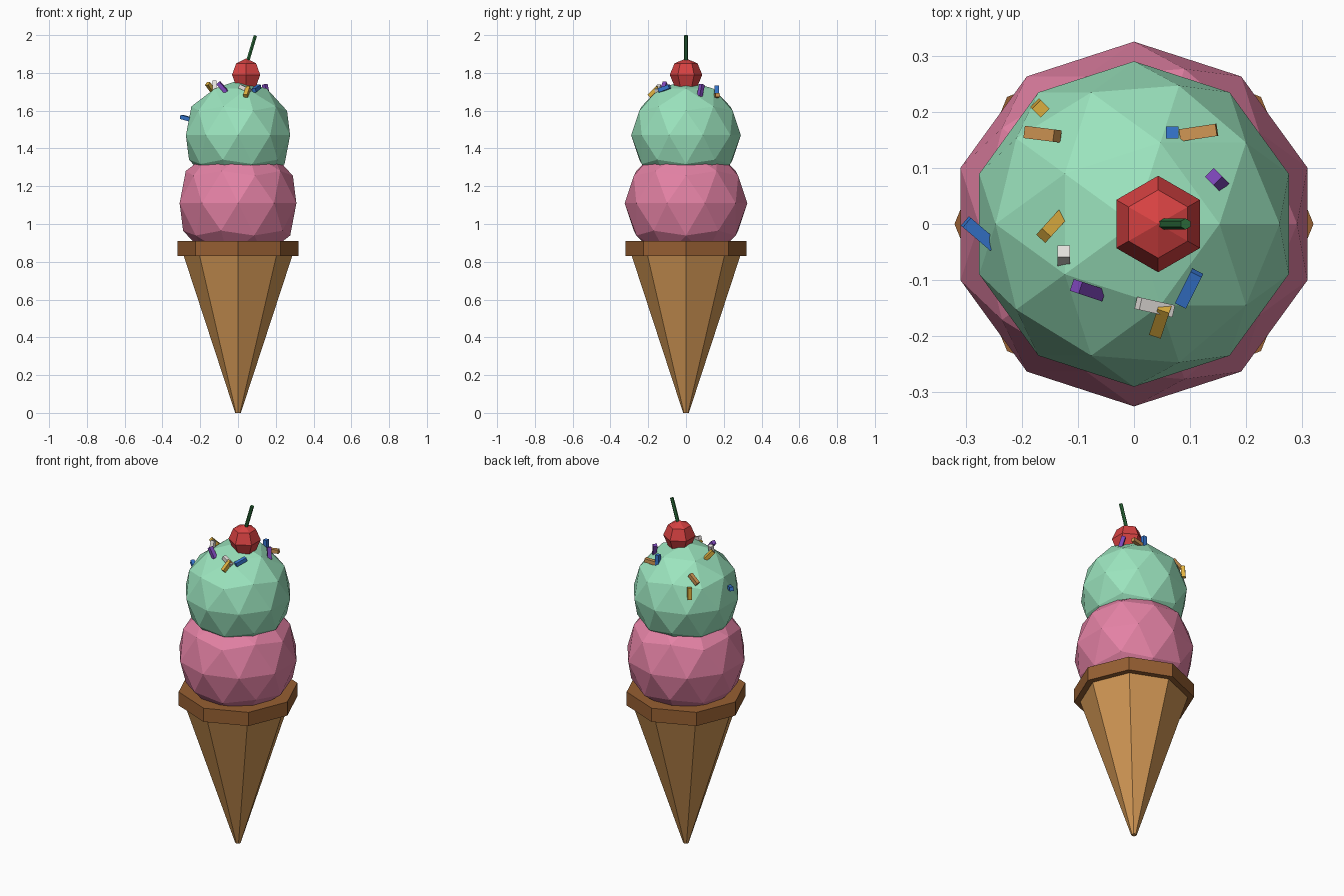
import bpy
import bmesh
import math
from mathutils import Vector

default = bpy.data.objects.get("Cube")
if default:
    bpy.data.objects.remove(default, do_unlink=True)


def material(name, r, g, b):
    """Flat material from 8-bit display values."""
    def lin(c):
        c /= 255
        return c / 12.92 if c <= 0.04045 else ((c + 0.055) / 1.055) ** 2.4
    colour = (lin(r), lin(g), lin(b), 1)
    mat = bpy.data.materials.new(name)
    mat.use_nodes = True
    mat.diffuse_color = colour
    mat.node_tree.nodes["Principled BSDF"].inputs["Base Color"].default_value = colour
    return mat


wafer = material("wafer", 208, 150, 84)
rim_brown = material("rim brown", 150, 95, 50)
pink = material("strawberry pink", 228, 130, 165)
mint = material("mint green", 155, 228, 190)
red = material("cherry red", 215, 66, 66)
green = material("stem green", 45, 112, 60)
blue = material("sprinkle blue", 55, 120, 210)
purple = material("sprinkle purple", 125, 70, 185)
yellow = material("sprinkle yellow", 225, 178, 65)
white = material("sprinkle white", 232, 228, 224)


def lathe(name, profile, sides, mat, start=0.0):
    """Closed faceted solid from a bottom-to-top list of (radius, z)."""
    bm = bmesh.new()
    rings = []
    for radius, z in profile:
        if radius < 1e-5:
            rings.append([bm.verts.new((0, 0, z))] * sides)
            continue
        angles = [start + math.tau * i / sides for i in range(sides)]
        rings.append([bm.verts.new((radius * math.cos(a), radius * math.sin(a), z))
                      for a in angles])
    for low, high in zip(rings, rings[1:]):
        for i in range(sides):
            j = (i + 1) % sides
            corners = dict.fromkeys((low[i], low[j], high[j], high[i]))
            bm.faces.new(list(corners))
    for ring in (rings[0], rings[-1]):
        if ring[0] is not ring[1]:
            bm.faces.new(ring)
    bmesh.ops.recalc_face_normals(bm, faces=bm.faces)
    mesh = bpy.data.meshes.new(name)
    bm.to_mesh(mesh)
    bm.free()
    mesh.materials.append(mat)
    obj = bpy.data.objects.new(name, mesh)
    bpy.context.collection.objects.link(obj)
    return obj


def scoop(name, radius, z, mat):
    bpy.ops.mesh.primitive_ico_sphere_add(subdivisions=2, radius=radius, location=(0, 0, z))
    obj = bpy.context.object
    obj.name = name
    obj.data.materials.append(mat)


def point_along(obj, centre, direction):
    obj.location = centre
    obj.rotation_euler = Vector(direction).to_track_quat("Z", "Y").to_euler()


# Cone and its rim
lathe("cone", [(0.015, 0), (0.3, 0.87)], 8, wafer)
lathe("cone_rim", [(0.32, 0.83), (0.32, 0.91)], 8, rim_brown)

# Scoops
MINT_RADIUS, MINT_Z = 0.29, 1.47
scoop("lower_scoop", 0.325, 1.11, pink)
scoop("upper_scoop", MINT_RADIUS, MINT_Z, mint)

# Cherry with a leaning stem
arc = [-math.pi / 2 + math.pi * i / 4 for i in range(5)]
cherry = lathe("cherry", [(0.086 * math.cos(a), 0.086 * math.sin(a)) for a in arc],
               6, red, math.pi / 6)
cherry.location = (0.043, 0, 1.79)
stem = lathe("cherry_stem", [(0.01, -0.08), (0.01, 0.08)], 6, green)
point_along(stem, (0.069, 0, 1.921), (0.3, 0, 1))

# Sprinkles: colour, position over the upper scoop, direction
sprinkles = [
    (yellow, -0.168, 0.207, (0.05, -0.05, 1)),
    (wafer, -0.163, 0.16, (0.8, -0.1, 0.6)),
    (blue, 0.068, 0.163, (0, 0, 1)),
    (wafer, 0.115, 0.163, (1, 0.15, 0.1)),
    (purple, 0.148, 0.078, (-0.2, 0.2, 1)),
    (blue, 0.098, -0.115, (0.4, 0.8, 0.3)),
    (purple, -0.082, -0.118, (-0.6, 0.2, 0.7)),
    (white, -0.125, -0.058, (0, 0.3, 1)),
    (yellow, -0.145, -0.003, (-0.5, -0.55, 0.7)),
    (blue, -0.275, -0.017, (0.7, -0.6, -0.2)),
    (white, 0.037, -0.148, (0.9, -0.2, -0.4)),
    (yellow, 0.047, -0.171, (0.2, 0.6, 0.6)),
]
for i, (mat, x, y, direction) in enumerate(sprinkles):
    z = MINT_Z + math.sqrt(MINT_RADIUS ** 2 - x * x - y * y)
    piece = lathe(f"sprinkle_{i + 1}", [(0.0155, -0.033), (0.0155, 0.033)],
                  4, mat, math.pi / 4)
    point_along(piece, (x, y, z), direction)
